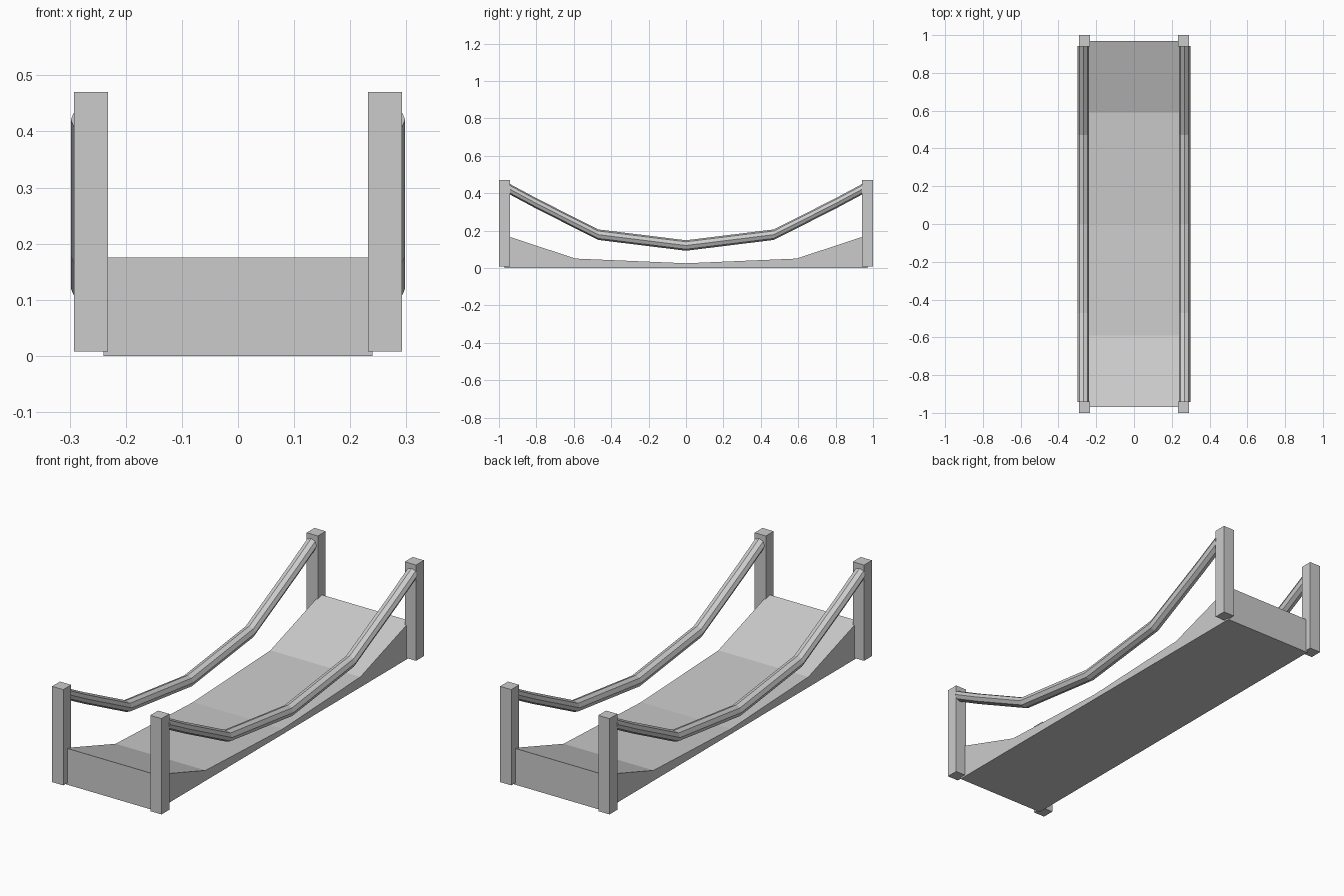
import bpy, bmesh, math

if "Cube" in bpy.data.objects:
    bpy.data.objects.remove(bpy.data.objects["Cube"])


def make(name, verts, faces):
    me = bpy.data.meshes.new(name)
    me.from_pydata(verts, [], faces)
    bm = bmesh.new()
    bm.from_mesh(me)
    bmesh.ops.recalc_face_normals(bm, faces=bm.faces)
    bm.to_mesh(me)
    bm.free()
    ob = bpy.data.objects.new(name, me)
    bpy.context.collection.objects.link(ob)
    return ob


def loft(name, rings):
    # joins equal-sized closed rings and caps both ends
    n = len(rings[0])
    faces = [list(range(n)), [(len(rings) - 1) * n + i for i in range(n)]]
    for r in range(len(rings) - 1):
        for i in range(n):
            j = (i + 1) % n
            faces.append([r * n + i, r * n + j, (r + 1) * n + j, (r + 1) * n + i])
    return make(name, [v for ring in rings for v in ring], faces)


# sagging deck with a flat underside
deck = [(-0.97, 0.175), (-0.59, 0.05), (0, 0.025), (0.59, 0.05), (0.97, 0.175)]
loft("deck", [[(-0.24, y, 0), (0.24, y, 0), (0.24, y, z), (-0.24, y, z)] for y, z in deck])

# corner posts
for sx, side in ((-1, "left"), (1, "right")):
    for sy, end in ((-1, "front"), (1, "back")):
        rings = []
        for z in (0.008, 0.47):
            rings.append([(sx * 0.262 + dx * 0.03, sy * 0.97 + dy * 0.03, z)
                          for dx, dy in ((-1, -1), (1, -1), (1, 1), (-1, 1))])
        loft(f"{end}_{side}_post", rings)

# eight-sided sagging hand ropes
half = [(0.47, 0.178), (0.8, 0.345), (0.942, 0.421)]
path = [(-y, z) for y, z in reversed(half)] + [(0, 0.12)] + half
for sx, side in ((-1, "left"), (1, "right")):
    loft(f"{side}_rope", [[(sx * 0.268 + 0.03 * math.cos(a * math.pi / 4), y,
                            z + 0.028 * math.sin(a * math.pi / 4)) for a in range(8)]
                          for y, z in path])
